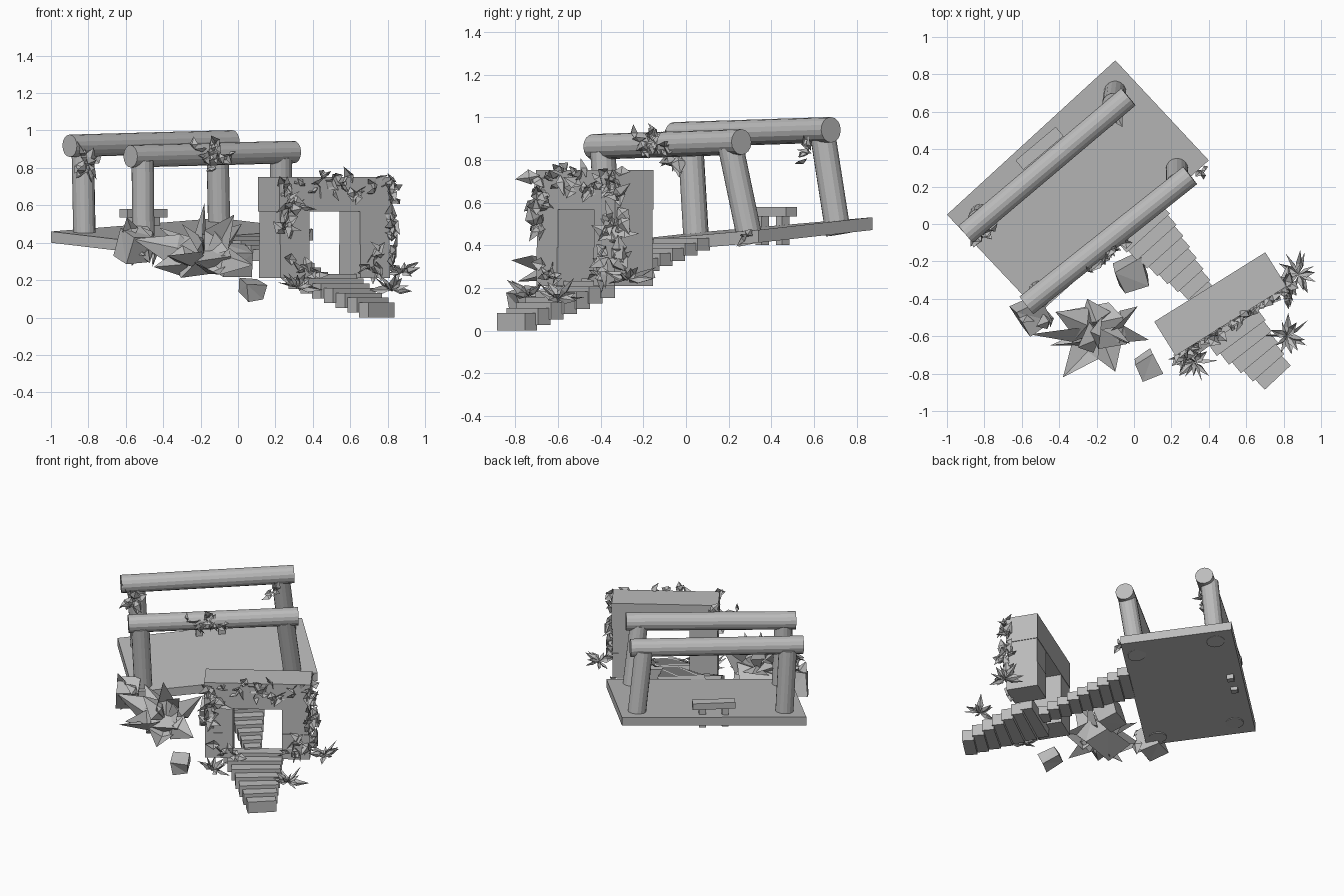
import bpy, bmesh, math, random
from mathutils import Vector, Matrix

random.seed(7)
if "Cube" in bpy.data.objects:
    bpy.data.objects.remove(bpy.data.objects["Cube"])

stone = bpy.data.materials.new("plain_grey")
stone.use_nodes = True
GREY = (0.5, 0.5, 0.5, 1)
stone.diffuse_color = GREY
stone.node_tree.nodes["Principled BSDF"].inputs["Base Color"].default_value = GREY


def finish(name, bm):
    me = bpy.data.meshes.new(name)
    bm.to_mesh(me)
    bm.free()
    me.materials.append(stone)
    ob = bpy.data.objects.new(name, me)
    bpy.context.collection.objects.link(ob)


def add_box(bm, size, matrix):
    bmesh.ops.create_cube(bm, size=1, matrix=matrix @ Matrix.Diagonal((*size, 1)))


def place(pos, degrees=0):
    return Matrix.Translation(pos) @ Matrix.Rotation(math.radians(degrees), 4, "Z")


def random_vector(size=1):
    return Vector([random.uniform(-size, size) for _ in range(3)])


def cylinder(name, a, b, radius):
    a, b = Vector(a), Vector(b)
    turn = (b - a).to_track_quat("Z", "Y").to_matrix().to_4x4()
    bm = bmesh.new()
    bmesh.ops.create_cone(bm, cap_ends=True, segments=16, radius1=radius, radius2=radius,
                          depth=(b - a).length, matrix=Matrix.Translation((a + b) / 2) @ turn)
    finish(name, bm)


def blade(bm, root, direction, length, width):
    """Folded leaf: four corners and a raised spine."""
    d = Vector(direction).normalized()
    side = d.orthogonal().normalized()
    side.rotate(Matrix.Rotation(random.uniform(0, math.tau), 3, d))
    lift = d.cross(side) * width * 0.3
    mid = root + d * length * 0.4
    pts = [root, mid + side * width / 2, root + d * length, mid - side * width / 2, mid + lift]
    v = [bm.verts.new(p) for p in pts]
    for i in range(4):
        bm.faces.new((v[i], v[(i + 1) % 4], v[4]))


def spiky_plant(name, pos, radius, count, width):
    bm = bmesh.new()
    for i in range(count):
        a = math.tau * i / count + random.uniform(-0.3, 0.3)
        rise = random.uniform(-0.2, 1.1)
        blade(bm, Vector(pos), (math.cos(a), math.sin(a), rise),
              radius * random.uniform(0.7, 1.1), width)
    finish(name, bm)


def ivy(name, a, b, outward, count, size, spread=0.03):
    """Leaves scattered along a line, lying close to the surface behind them."""
    a, b, outward = Vector(a), Vector(b), Vector(outward).normalized()
    flat = lambda v: v - outward * v.dot(outward) * 0.85
    bm = bmesh.new()
    for i in range(count):
        root = a.lerp(b, (i + 0.5) / count) + flat(random_vector(spread))
        blade(bm, root, flat(random_vector()) + outward * 0.15,
              size * random.uniform(0.7, 1.3), size * 0.75)
    finish(name, bm)


def rock(name, pos, size, degrees, rough=0.12):
    bm = bmesh.new()
    bmesh.ops.create_cube(bm, size=1)
    for v in bm.verts:
        v.co += random_vector(rough)
    bmesh.ops.triangulate(bm, faces=bm.faces)
    tilt = Matrix.Rotation(math.radians(20), 4, "X")
    bm.transform(place(pos, degrees) @ tilt @ Matrix.Diagonal((*size, 1)))
    finish(name, bm)


# Tilted platform
def deck_z(x, y):
    return 0.443 + 0.1 * y - 0.012 * x


bm = bmesh.new()
top = [bm.verts.new((x, y, deck_z(x, y))) for x, y in
       ((-1, 0.05), (-0.505, -0.475), (0.4, 0.34), (-0.1, 0.875))]
base = bm.faces.new(top)
low = bmesh.ops.extrude_face_region(bm, geom=[base], use_keep_orig=True)
bmesh.ops.translate(bm, verts=[v for v in low["geom"] if isinstance(v, bmesh.types.BMVert)],
                    vec=(0, 0, -0.06))
bmesh.ops.recalc_face_normals(bm, faces=bm.faces)
finish("platform", bm)

# Columns (foot, head) and the two beams they carry
columns = {
    "back_right_column": ((-0.82, 0.05), (-0.83, 0.02, 0.9)),
    "front_right_column": ((-0.505, -0.36), (-0.51, -0.39, 0.84)),
    "back_left_column": ((-0.1, 0.715), (-0.11, 0.64, 0.93)),
    "front_left_column": ((0.23, 0.305), (0.23, 0.21, 0.86)),
}
for name, ((x, y), head) in columns.items():
    cylinder(name, (x, y, deck_z(x, y) - 0.065), head, 0.06)
cylinder("back_beam", (-0.9, -0.055, 0.918), (-0.03, 0.68, 0.942), 0.06)
cylinder("front_beam", (-0.575, -0.435, 0.862), (0.3, 0.26, 0.885), 0.06)

# Bench near the back edge
bench = place((-0.505, 0.405, 0.557), 40)
bm = bmesh.new()
add_box(bm, (0.28, 0.065, 0.045), bench)
for s in (-1, 1):
    add_box(bm, (0.045, 0.045, 0.14), bench @ Matrix.Translation((s * 0.075, 0, -0.085)))
finish("bench", bm)

# Narrowing stair from the platform to the gate, then a broader one to the ground
for label, count, start, end, w0, w1, t0, t1, thick in (
        ("upper", 9, 0.0, 0.53, 0.31, 0.11, 42, 42, 0.06),
        ("lower", 7, 0.59, 1.01, 0.39, 0.19, 33, 43, 0.08)):
    for i in range(count):
        f = i / (count - 1)
        s = start + (end - start) * f
        bm = bmesh.new()
        add_box(bm, (w0 + (w1 - w0) * f, 0.078, thick),
                place((0.05 + 0.685 * s, -0.02 - 0.765 * s, 0.405 - 0.36 * s),
                      t0 + (t1 - t0) * f))
        finish(f"{label}_step_{i + 1}", bm)

# Gate: two block pillars under a lintel
gate = place((0.462, -0.428, 0), 32)
for label, s in (("right", -1), ("left", 1)):
    bm = bmesh.new()
    for k in range(2):
        add_box(bm, (0.185, 0.215 - 0.006 * k, 0.18),
                gate @ Matrix.Translation((s * 0.253, 0, 0.3 + 0.18 * k)))
    finish(f"gate_{label}_pillar", bm)
bm = bmesh.new()
add_box(bm, (0.7, 0.215, 0.185), gate @ Matrix.Translation((0, 0, 0.66)))
finish("gate_lintel", bm)

# Ivy on the gate, given in gate space
out = gate.to_3x3() @ Vector((0, -1, 0))
edge = gate.to_3x3() @ Vector((0.8, -0.5, 0))
for name, a, b, way, count, size in (
        ("lintel_ivy", (-0.2, -0.115, 0.73), (0.34, -0.115, 0.69), out, 26, 0.085),
        ("upper_right_ivy", (-0.32, -0.115, 0.44), (-0.27, -0.115, 0.72), out, 22, 0.095),
        ("lower_right_ivy", (-0.16, -0.115, 0.22), (-0.22, -0.115, 0.34), out, 8, 0.085),
        ("left_edge_ivy", (0.35, -0.11, 0.26), (0.35, -0.11, 0.73), edge, 30, 0.095),
        ("lower_left_ivy", (0.18, -0.115, 0.26), (0.32, -0.115, 0.33), out, 10, 0.085)):
    ivy(name, gate @ Vector(a), gate @ Vector(b), way, count, size)

# Ivy on the beams and column heads
beam_front = (0.63, -0.78, 0)
ivy("front_beam_ivy", (-0.21, -0.22, 0.875), (-0.05, -0.09, 0.885), beam_front, 18, 0.075)
ivy("back_right_ivy", (-0.83, -0.04, 0.86), (-0.79, -0.03, 0.8), beam_front, 14, 0.1, 0.02)
ivy("back_left_ivy", (-0.12, 0.58, 0.85), (-0.1, 0.58, 0.82), beam_front, 7, 0.08, 0.02)
ivy("platform_corner_ivy", (0.36, 0.29, 0.45), (0.37, 0.29, 0.45), beam_front, 3, 0.06, 0.01)

# Rocks
rock("corner_rock", (-0.54, -0.49, 0.39), (0.14, 0.14, 0.15), 30)
rock("middle_rock", (-0.01, -0.265, 0.3), (0.14, 0.15, 0.15), 20)
rock("small_rock", (0.07, -0.76, 0.15), (0.1, 0.12, 0.08), 25)
rock("plant_rock", (-0.19, -0.55, 0.31), (0.2, 0.16, 0.11), 15, 0.25)

# Large plant with broad blades, one per tip
root = Vector((-0.18, -0.57, 0.32))
bm = bmesh.new()
for tip in ((-0.56, -0.59, 0.42), (-0.38, -0.82, 0.33), (-0.18, -0.6, 0.61),
            (0.02, -0.44, 0.5), (-0.42, -0.47, 0.48), (0.08, -0.62, 0.28),
            (-0.1, -0.79, 0.23), (-0.02, -0.64, 0.55), (-0.25, -0.4, 0.4),
            (-0.45, -0.65, 0.27), (-0.3, -0.66, 0.5)):
    reach = Vector(tip) - root
    blade(bm, root, reach, reach.length, 0.18)
finish("large_plant", bm)

# Smaller plants
ivy("corner_plant", (-0.58, -0.5, 0.42), (-0.45, -0.5, 0.38), (0, -1, 0), 6, 0.12)
for name, pos in (("right_plant", (0.32, -0.74, 0.16)), ("left_plant", (0.82, -0.6, 0.15)),
                  ("far_left_plant", (0.88, -0.27, 0.24))):
    spiky_plant(name, pos, 0.13, 12, 0.045)
